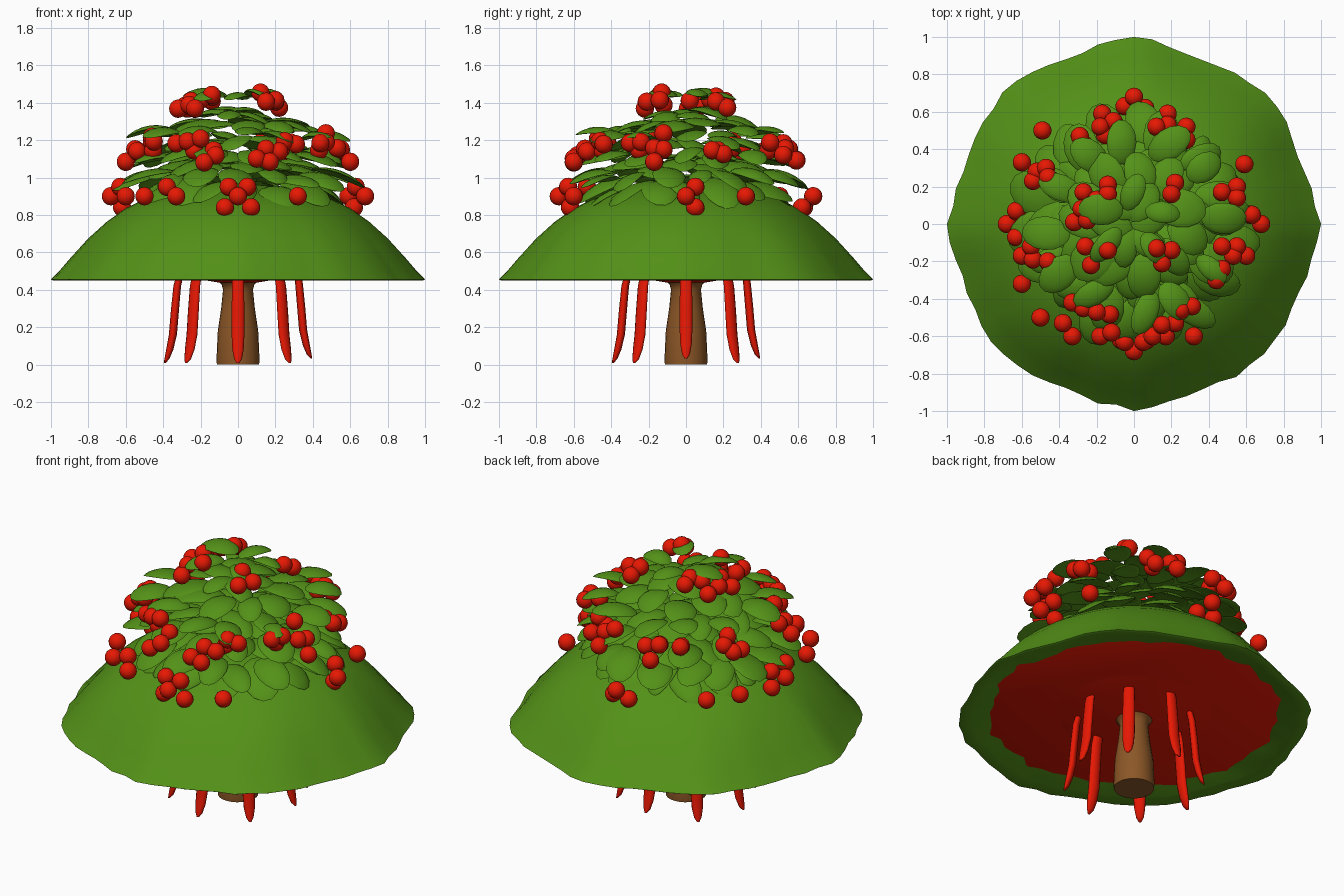
import bpy, bmesh, math, random
from mathutils import Matrix, Vector

if "Cube" in bpy.data.objects:
    bpy.data.objects.remove(bpy.data.objects["Cube"])
random.seed(4)


def material(name, rgb):
    m = bpy.data.materials.new(name)
    m.diffuse_color = (*rgb, 1)
    m.use_nodes = True
    m.node_tree.nodes["Principled BSDF"].inputs["Base Color"].default_value = m.diffuse_color
    return m


GREEN = material("leaf green", (0.088, 0.285, 0.009))
RED = material("berry red", (0.80, 0.009, 0.001))
BROWN = material("bark brown", (0.26, 0.095, 0.02))


def finish(bm, name, mat, angle=50):
    bmesh.ops.recalc_face_normals(bm, faces=bm.faces)
    me = bpy.data.meshes.new(name)
    bm.to_mesh(me)
    bm.free()
    me.materials.append(mat)
    ob = bpy.data.objects.new(name, me)
    bpy.context.collection.objects.link(ob)
    bpy.context.view_layer.objects.active = ob
    ob.select_set(True)
    bpy.ops.object.shade_smooth_by_angle(angle=math.radians(angle))
    ob.select_set(False)
    return ob


def lathe(profile, n, warp=lambda i, r, z: (r, z)):
    """Revolve (radius, z) points; end points with radius 0 become poles."""
    bm = bmesh.new()
    rings = []
    for r, z in profile:
        if r == 0:
            rings.append([bm.verts.new((0, 0, z))] * n)
            continue
        ring = []
        for i in range(n):
            a = math.tau * i / n
            rr, zz = warp(i, r, z)
            ring.append(bm.verts.new((rr * math.cos(a), rr * math.sin(a), zz)))
        rings.append(ring)
    for a, b in zip(rings, rings[1:]):
        for i in range(n):
            j = (i + 1) % n
            bm.faces.new(list(dict.fromkeys((a[i], a[j], b[j], b[i]))))
    return bm


# Wide drooping skirt with a ragged rim
N = 64
ragged = [0.972 + 0.014 * math.cos(8 * math.tau * i / N) + random.uniform(-0.013, 0.012)
          for i in range(N)]
bumps = [random.uniform(-0.008, 0.008) for i in range(N)]
for i in range(0, N, N // 4):
    ragged[i] = 1.0


def skirt_warp(i, r, z):
    k = max(0, (r - 0.55) / 0.45)
    if r == 0.83 or r == 0.76:  # uneven inner lining
        z += bumps[i]
    return r * (1 + (ragged[i] - 1) * k), z


skirt = [(0, 0.97), (0.3, 0.945), (0.5, 0.885), (0.6, 0.835), (0.7, 0.765), (0.8, 0.675),
         (0.9, 0.565), (0.96, 0.495), (1.0, 0.455), (0.99, 0.45), (0.92, 0.466),
         (0.83, 0.484), (0.76, 0.505), (0, 0.56)]
finish(lathe(skirt, N, skirt_warp), "leafy_skirt", GREEN)

# Red underside with a shallow central cap
under = [(0, 0.56), (0.85, 0.491), (0.84, 0.486), (0.45, 0.484), (0.42, 0.476),
         (0.2, 0.455), (0.1, 0.438), (0, 0.438)]
finish(lathe(under, 48), "red_underside", RED, 30)

# Trunk
trunk = [(0, 0), (0.113, 0), (0.115, 0.03), (0.108, 0.18), (0.09, 0.3), (0.08, 0.40),
         (0.088, 0.43), (0.12, 0.45), (0, 0.46)]
finish(lathe(trunk, 24), "trunk", BROWN)


# Eight hanging tendrils, flattened tubes that curl outward at the tip
def tendril(angle, lift):
    path = [(0.30, 0.52, 0.030), (0.325, 0.42, 0.034), (0.338, 0.28, 0.036),
            (0.348, 0.16, 0.036), (0.365, 0.08, 0.032), (0.380, 0.03, 0.022), (0.392, 0.008, 0.008)]
    bm = bmesh.new()
    rings = []
    for r, z, w in path:
        ring = []
        for k in range(10):
            t = math.tau * k / 10
            ring.append(bm.verts.new((r + 0.6 * w * math.cos(t), w * math.sin(t), z + lift)))
        rings.append(ring)
    for a, b in zip(rings, rings[1:]):
        for k in range(10):
            j = (k + 1) % 10
            bm.faces.new((a[k], a[j], b[j], b[k]))
    bm.faces.new(rings[0])
    bm.faces.new(rings[-1])
    bm.transform(Matrix.Rotation(angle, 4, 'Z'))
    finish(bm, "tendril", RED, 60)


for i in range(8):
    tendril(i * math.tau / 8, 0.025 if i in (0, 2) else 0)


# Leaf whorls: (ring radius, height, count, droop in degrees, half length)
tiers = [(0.46, 0.93, 17, 26, 0.15), (0.53, 1.005, 18, 17, 0.14), (0.36, 1.06, 13, 14, 0.15),
         (0.48, 1.12, 14, 13, 0.13), (0.18, 1.10, 7, 8, 0.14), (0.30, 1.19, 11, 12, 0.14),
         (0.46, 1.24, 12, 3, 0.12), (0.27, 1.295, 11, 9, 0.14), (0.12, 1.345, 6, 8, 0.13),
         (0.18, 1.445, 5, 0, 0.11)]
for t, (rad, height, count, droop, half) in enumerate(tiers):
    whorl = bmesh.new()
    phase = random.random()
    for i in range(count):
        a = math.tau * (i + phase + random.uniform(-0.2, 0.2)) / count
        L = half * random.uniform(0.85, 1.1)
        W = L * random.uniform(0.50, 0.75)
        new = bmesh.ops.create_uvsphere(whorl, u_segments=14, v_segments=8, radius=1)["verts"]
        for v in new:
            x, y, z = v.co
            v.co = Vector((x * L, y * W, z * 0.012 - 0.03 * x * x - 0.012 * y * y))
        m = (Matrix.Rotation(a, 4, 'Z')
             @ Matrix.Translation((rad + random.uniform(-0.03, 0.03), 0,
                                   height + random.uniform(-0.015, 0.025)))
             @ Matrix.Rotation(math.radians(droop + random.uniform(-7, 7)), 4, 'Y')
             @ Matrix.Rotation(random.uniform(-0.25, 0.25), 4, 'X')
             @ Matrix.Rotation(random.uniform(-0.6, 0.6), 4, 'Z'))
        bmesh.ops.transform(whorl, matrix=m, verts=new)
    finish(whorl, "leaf_whorl_%d" % (t + 1), GREEN, 60)

# Berry clusters per tier, (x, y); height follows from the distance to the axis
top = [(-.14, .21), (-.14, .16), (-.20, .13), (-.27, .17), (-.28, .08), (-.32, .01), (-.25, .02),
       (-.26, -.12), (-.23, -.22), (-.14, -.14), (.22, .22), (.20, .16), (.12, -.13), (.15, -.21),
       (.20, -.14)]
middle = [(.18, .59), (.18, .53), (.12, .52), (.28, .52), (.28, .45), (-.17, .59), (-.11, .55),
          (-.18, .52), (-.29, .47), (-.52, .28), (-.47, .30), (-.46, .25), (-.54, .23), (.55, .20),
          (.55, .14), (.47, -.12), (.55, -.12), (.53, -.17), (.60, -.17), (.47, -.24), (.44, -.30),
          (.31, -.44), (.25, -.46), (.22, -.53), (.15, -.54), (.17, -.60), (.10, -.60),
          (-.18, -.60), (-.12, -.58), (-.20, -.47), (-.27, -.45), (-.33, -.42), (-.45, -.27),
          (-.46, -.20), (-.54, -.19), (-.55, -.12), (-.60, -.17)]
low = [(0, -.68), (.05, -.63), (-.05, -.63), (.32, -.60), (-.33, -.60), (-.38, -.53), (-.50, -.50),
       (-.60, -.32), (-.68, 0), (-.63, .07), (-.63, -.07), (.68, 0), (.63, .05), (.59, .32),
       (-.49, .50), (-.60, .33), (0, .68)]


def berries(name, spots, height):
    bm = bmesh.new()
    for x, y in spots:
        z = height(math.hypot(x, y))
        bmesh.ops.create_uvsphere(bm, u_segments=18, v_segments=12, radius=0.049,
                                  matrix=Matrix.Translation((x, y, z)))
    finish(bm, name, RED, 60)


berries("top_berries", top, lambda r: 1.56 - 0.6 * r)
berries("middle_berries", middle, lambda r: 1.77 - 1.1 * r)
berries("low_berries", low, lambda r: 0.90 if r > 0.66 else 0.95)
# Lowest berries resting on the skirt, on the four sides
berries("skirt_berries", [(-.07, -.62), (.07, -.62), (-.62, .05), (.62, .05), (-.05, .63), (.06, .62)],
        lambda r: 0.84)
# Berries tucked below the leaves of the middle tier
berries("tucked_berries", [(.5 * math.cos(a), .5 * math.sin(a)) for a in
        [math.radians(d) for d in (-118, -105, -63, -30, 20, 62, 108, 122, 152, 205)]],
        lambda r: 1.145)
